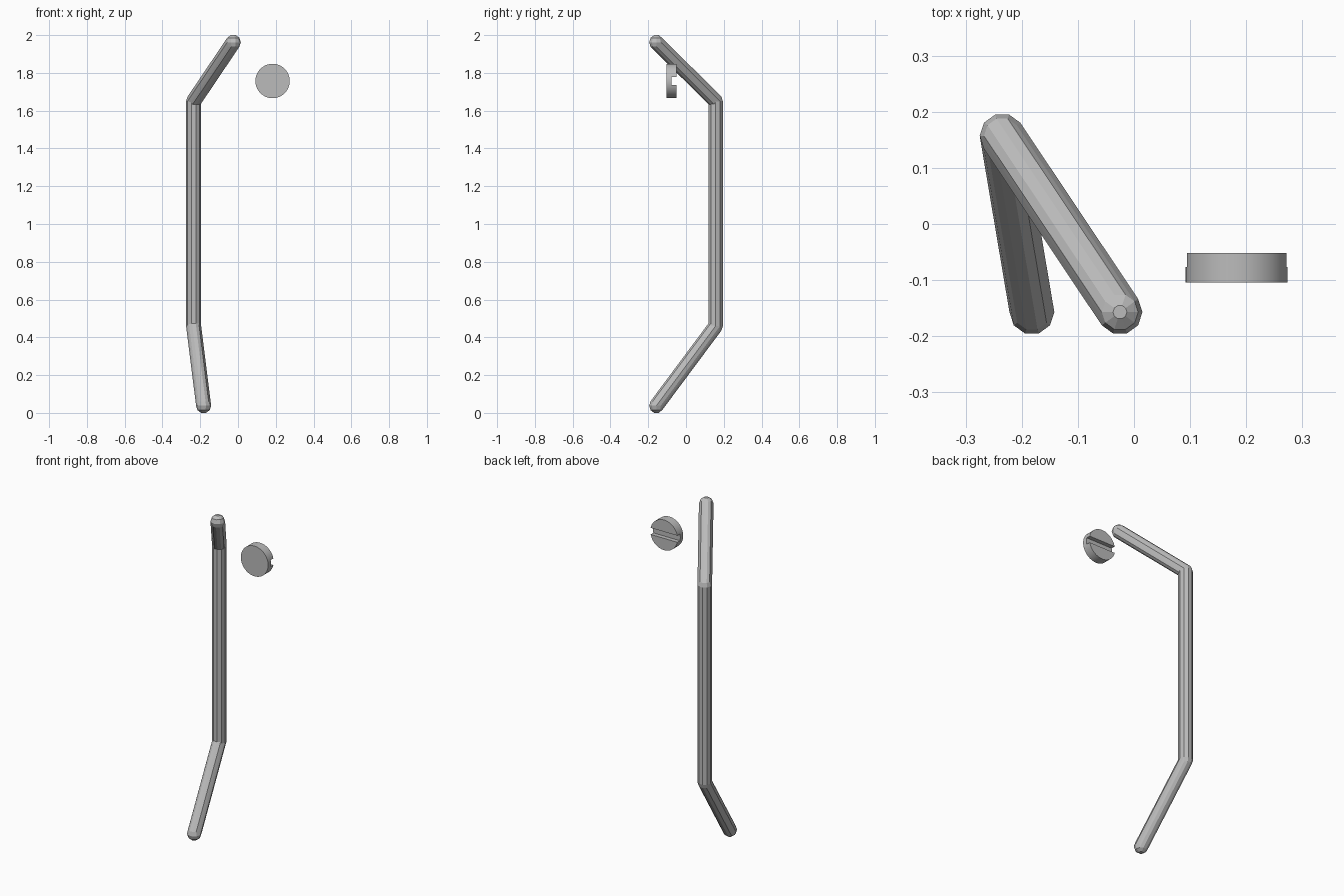
import bpy, bmesh
from math import sin, cos, pi
from mathutils import Vector, Matrix

if "Cube" in bpy.data.objects:
    bpy.data.objects.remove(bpy.data.objects["Cube"])

grey = bpy.data.materials.new("grey metal")
grey.use_nodes = True
grey.diffuse_color = (0.5, 0.5, 0.5, 1)
grey.node_tree.nodes["Principled BSDF"].inputs["Base Color"].default_value = grey.diffuse_color

SIDES = 10
RADIUS = 0.04


def make_object(name, bm):
    bmesh.ops.recalc_face_normals(bm, faces=bm.faces)
    mesh = bpy.data.meshes.new(name)
    bm.to_mesh(mesh)
    bm.free()
    mesh.materials.append(grey)
    obj = bpy.data.objects.new(name, mesh)
    bpy.context.collection.objects.link(obj)
    return obj


def ball_points(centre):
    """Rings of a ten-sided ball with small flat poles."""
    for ring in range(-2, 3):
        lift = ring * pi / 5
        for i in range(SIDES):
            turn = 2 * pi * i / SIDES
            yield centre + RADIUS * Vector((cos(turn) * cos(lift), sin(turn) * cos(lift), sin(lift)))


def rod_section(name, start, end):
    bm = bmesh.new()
    for centre in (start, end):
        for point in ball_points(Vector(centre)):
            bm.verts.new(point)
    hull = bmesh.ops.convex_hull(bm, input=bm.verts)
    unused = set(hull["geom_interior"]) | set(hull["geom_unused"])
    bmesh.ops.delete(bm, geom=[v for v in unused if isinstance(v, bmesh.types.BMVert)], context="VERTS")
    bmesh.ops.dissolve_limit(bm, angle_limit=0.01, verts=bm.verts, edges=bm.edges)
    return make_object(name, bm)


def apply_boolean(target, tool, operation):
    mod = target.modifiers.new(operation, "BOOLEAN")
    mod.object = tool
    mod.operation = operation
    mod.solver = "EXACT"
    bpy.context.view_layer.objects.active = target
    bpy.ops.object.modifier_apply(modifier=mod.name)
    bpy.data.objects.remove(tool)


# Bent rod: three rounded sections joined at the bends
path = [(-0.025, -0.157, 1.962), (-0.235, 0.157, 1.65),
        (-0.235, 0.157, 0.46), (-0.182, -0.157, 0.038)]
rod = rod_section("bent_rod", path[1], path[2])
for a, b in ((0, 1), (2, 3)):
    apply_boolean(rod, rod_section("rod_end", path[a], path[b]), "UNION")

# Round screw head facing the front
bm = bmesh.new()
place = Matrix.Translation((0.183, -0.078, 1.757)) @ Matrix.Rotation(pi / 2, 4, "X")
bmesh.ops.create_cone(bm, cap_ends=True, segments=64, radius1=0.091, radius2=0.091,
                      depth=0.053, matrix=place)
screw = make_object("screw_head", bm)

# Slot across the back of the screw head
bm = bmesh.new()
bmesh.ops.create_cube(bm, size=1, matrix=Matrix.Translation((0.183, -0.037, 1.757))
                      @ Matrix.Diagonal((0.3, 0.08, 0.04, 1)))
apply_boolean(screw, make_object("slot_cutter", bm), "DIFFERENCE")

bpy.ops.object.select_all(action="DESELECT")
screw.select_set(True)
bpy.context.view_layer.objects.active = screw
bpy.ops.object.shade_smooth_by_angle(angle=pi / 6)
